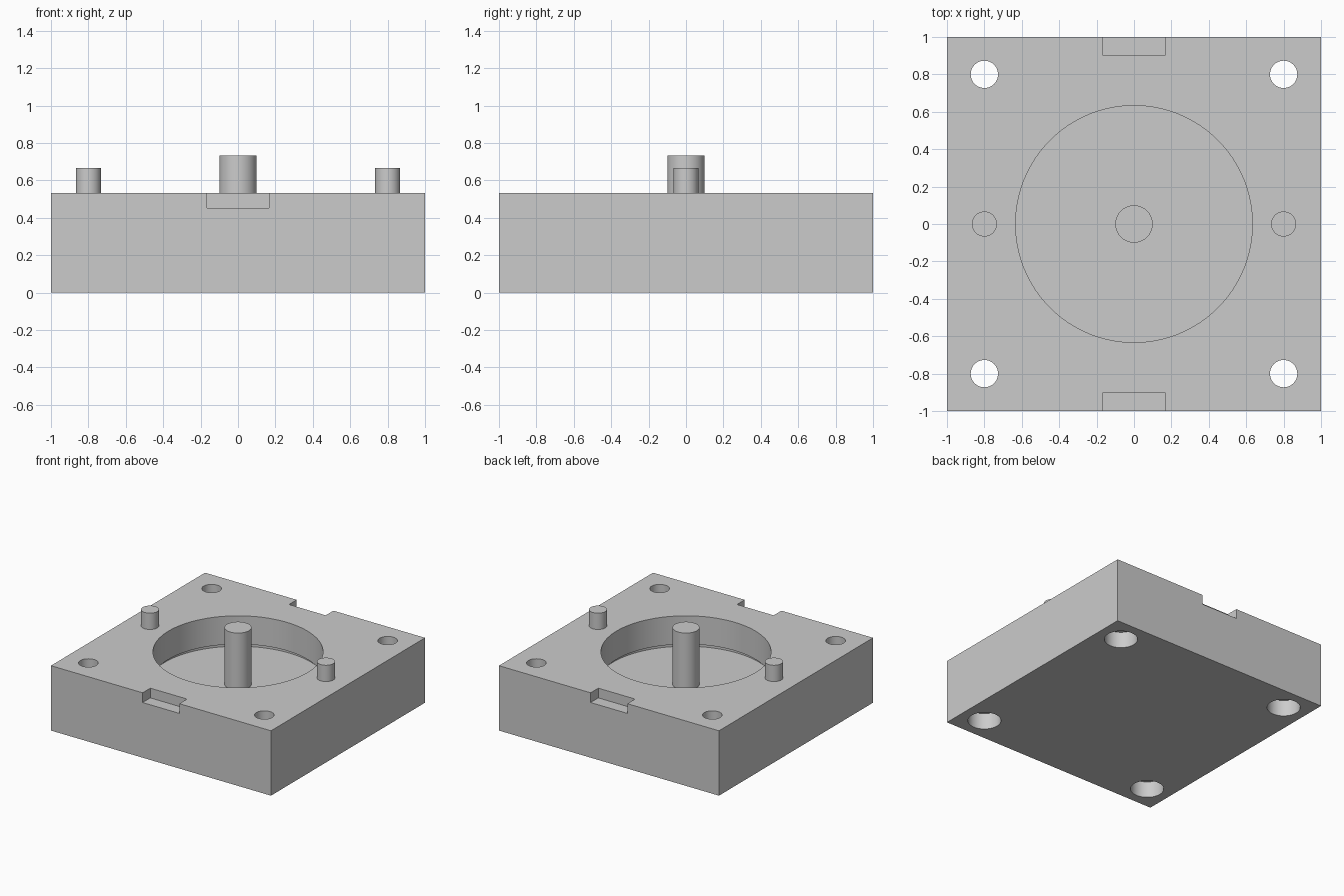
import bpy
import math

cube = bpy.data.objects.get("Cube")
if cube:
    bpy.data.objects.remove(cube, do_unlink=True)

grey = bpy.data.materials.new("light grey")
grey.use_nodes = True
colour = (0.6, 0.6, 0.6, 1)
grey.diffuse_color = colour
grey.node_tree.nodes["Principled BSDF"].inputs["Base Color"].default_value = colour

HEIGHT = 0.533
FLOOR = 0.267


def finish(name):
    obj = bpy.context.object
    obj.name = name
    obj.data.materials.append(grey)
    return obj


def cylinder(name, radius, bottom, top, x=0, y=0, sides=96):
    bpy.ops.mesh.primitive_cylinder_add(
        vertices=sides, radius=radius, depth=top - bottom,
        location=(x, y, (bottom + top) / 2))
    return finish(name)


def box(name, size, centre):
    bpy.ops.mesh.primitive_cube_add(size=1, location=centre)
    bpy.context.object.scale = size
    bpy.ops.object.transform_apply(location=False, rotation=False, scale=True)
    return finish(name)


def smooth(obj):
    bpy.ops.object.select_all(action="DESELECT")
    obj.select_set(True)
    bpy.context.view_layer.objects.active = obj
    bpy.ops.object.shade_smooth_by_angle(angle=math.radians(30))


def cut(target, cutter):
    cutter.hide_render = True
    mod = target.modifiers.new("cut", "BOOLEAN")
    mod.operation = "DIFFERENCE"
    mod.solver = "EXACT"
    mod.object = cutter
    bpy.context.view_layer.objects.active = target
    bpy.ops.object.modifier_apply(modifier=mod.name)
    bpy.data.objects.remove(cutter, do_unlink=True)


# Square housing block
body = box("housing_block", (2, 2, HEIGHT), (0, 0, HEIGHT / 2))

# Round pocket with a shallow undercut groove at its floor
cut(body, cylinder("pocket_cutter", 0.633, FLOOR + 0.015, 1, sides=128))
cut(body, cylinder("groove_cutter", 0.667, FLOOR, 0.3, sides=128))

# Corner screw holes, counterbored from below
for x in (-0.8, 0.8):
    for y in (-0.8, 0.8):
        cut(body, cylinder("hole_cutter", 0.073, -0.1, 1, x, y, 48))
        cut(body, cylinder("counterbore_cutter", 0.125, -0.1, 0.133, x, y, 48))

# Edge notches at front and back
for y in (-1, 1):
    cut(body, box("notch_cutter", (0.334, 0.2, 0.4), (0, y, 0.653)))
smooth(body)

# Central post standing on the pocket floor
smooth(cylinder("centre_post", 0.1, FLOOR, 0.733, sides=64))

# Locating pins on either side
for side, x in (("left", 0.8), ("right", -0.8)):
    smooth(cylinder(side + "_locating_pin", 0.067, HEIGHT, 0.667, x, 0, 48))
